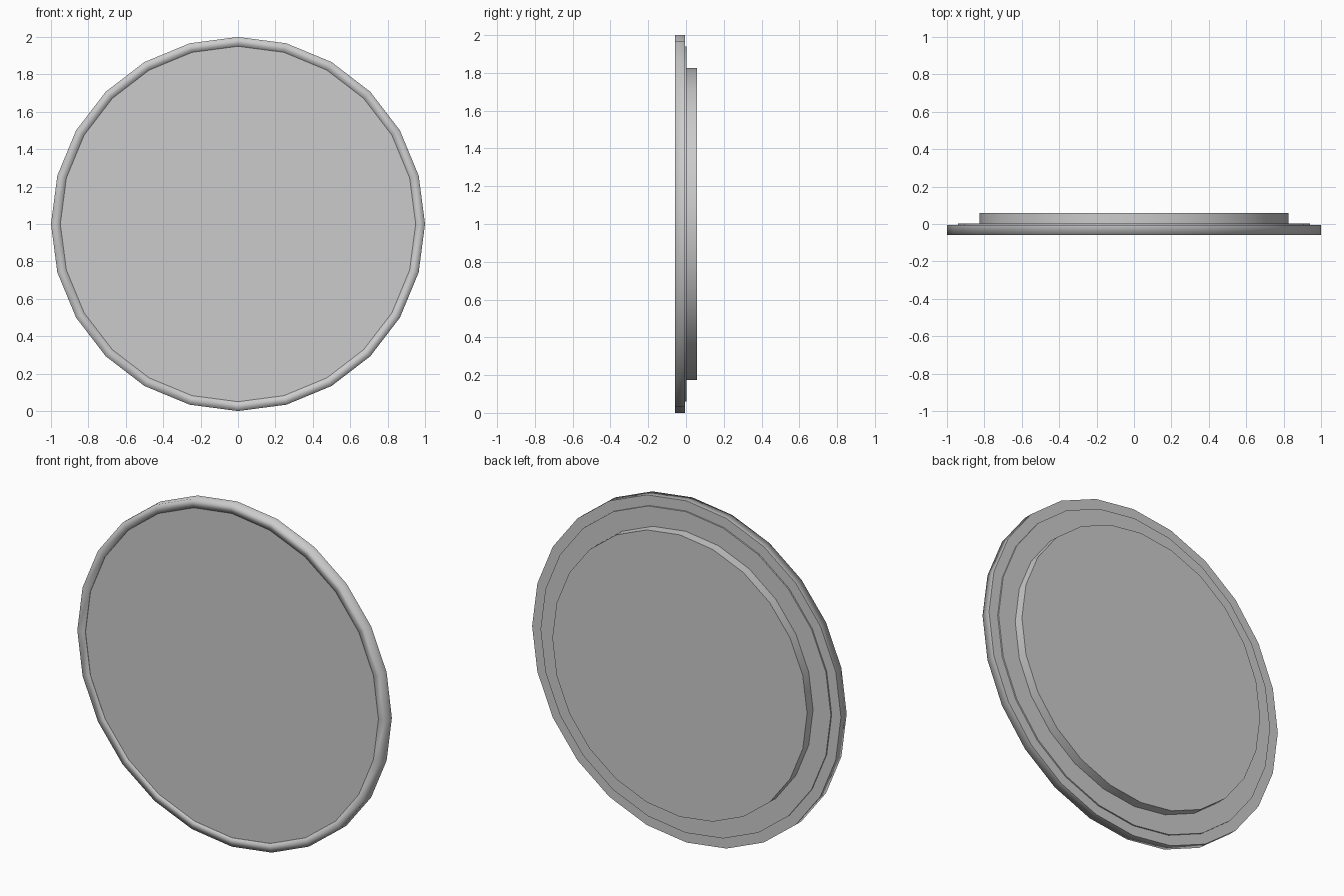
import bpy, bmesh
from math import sin, cos, tau

if "Cube" in bpy.data.objects:
    bpy.data.objects.remove(bpy.data.objects["Cube"])

SIDES = 24


def turned(name, profile, sharp):
    """Closed turned solid about the y axis; profile is (radius, y), sharp lists hard rings."""
    bm = bmesh.new()
    rings = []
    for r, y in profile:
        rings.append([bm.verts.new((r * cos(tau * i / SIDES), y, 1 + r * sin(tau * i / SIDES)))
                      for i in range(SIDES)])
    for a, b in zip(rings, rings[1:]):
        for i in range(SIDES):
            j = (i + 1) % SIDES
            bm.faces.new((a[i], a[j], b[j], b[i])).smooth = True
    bm.faces.new(rings[0])
    bm.faces.new(rings[-1])
    for k in sharp:
        for i in range(SIDES):
            bm.edges.get((rings[k][i], rings[k][(i + 1) % SIDES])).smooth = False
    bmesh.ops.recalc_face_normals(bm, faces=bm.faces)
    mesh = bpy.data.meshes.new(name)
    bm.to_mesh(mesh)
    bm.free()
    obj = bpy.data.objects.new(name, mesh)
    bpy.context.collection.objects.link(obj)
    return obj


# Front disc with a softly shaded rim around a slightly recessed face
turned("front_disc", [(0.95, -0.053), (0.95, -0.058), (1.0, -0.058), (1.0, -0.005)], (0, 3))

# Thin step behind the rim
turned("back_step", [(0.94, -0.005), (0.94, 0.003)], (0, 1))

# Smaller plate on the back
turned("back_plate", [(0.825, 0.003), (0.825, 0.058)], (0, 1))
